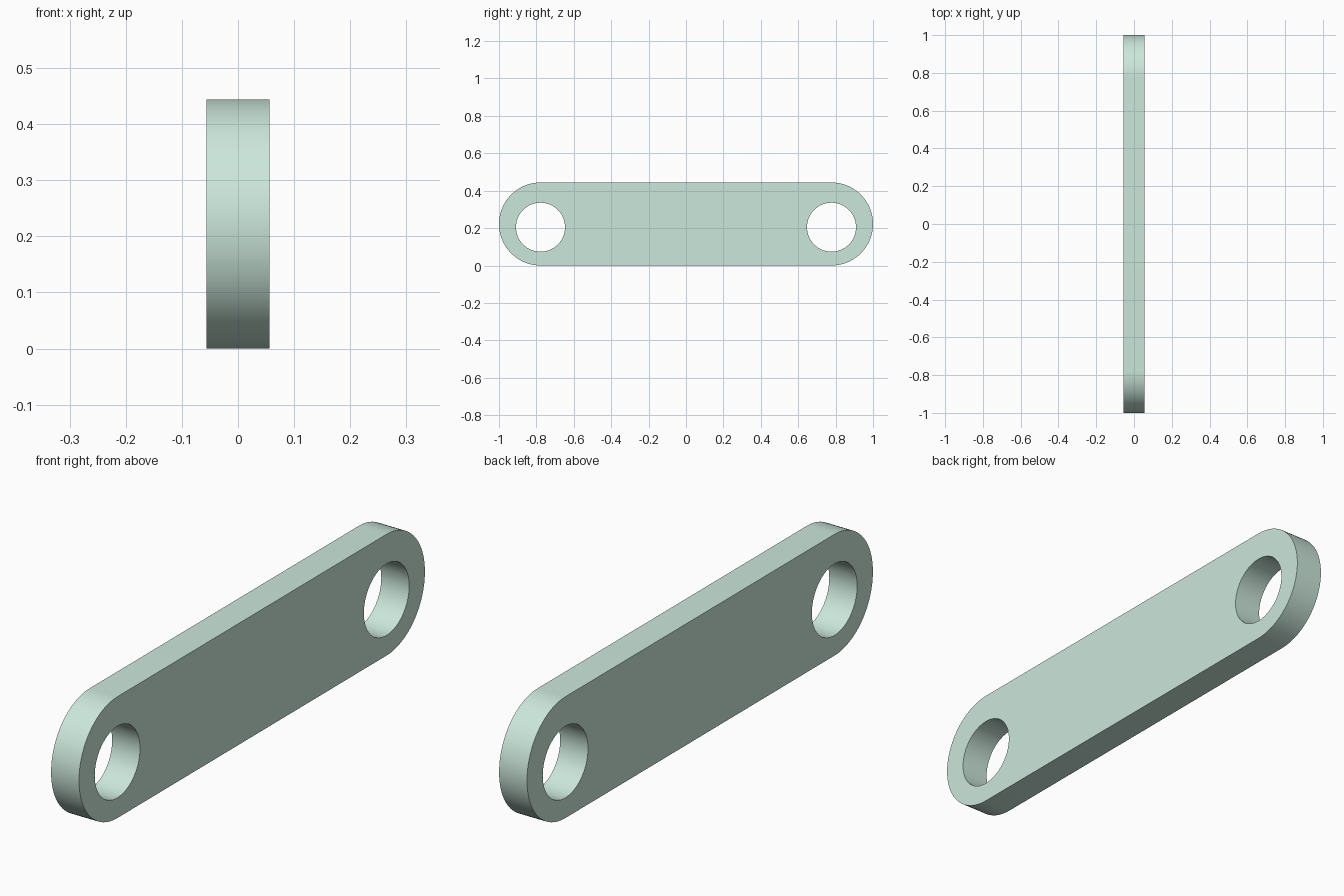
import bpy
import math

if "Cube" in bpy.data.objects:
    bpy.data.objects.remove(bpy.data.objects["Cube"])

RADIUS = 0.222        # rounded end radius
CENTER = 0.778        # y distance of the end centres
HOLE_R = 0.131
HOLE_Z = 0.205        # holes sit slightly below the middle
HALF_THICK = 0.0565


def arc(cx, cy, r, start, sweep, n):
    return [(cx + r * math.cos(start + sweep * i / n),
             cy + r * math.sin(start + sweep * i / n)) for i in range(n + 1)]


def add_loop(curve, points):
    spline = curve.splines.new('POLY')
    spline.points.add(len(points) - 1)
    for p, (x, y) in zip(spline.points, points):
        p.co = (x, y, 0, 1)
    spline.use_cyclic_u = True


# Profile: stadium outline with two round holes
curve = bpy.data.curves.new("link_plate", 'CURVE')
curve.dimensions = '2D'
curve.fill_mode = 'BOTH'
curve.extrude = HALF_THICK
add_loop(curve, arc(CENTER, RADIUS, RADIUS, -math.pi / 2, math.pi, 48)
         + arc(-CENTER, RADIUS, RADIUS, math.pi / 2, math.pi, 48))
for side in (-1, 1):
    add_loop(curve, arc(side * CENTER, HOLE_Z, HOLE_R, 0, math.tau, 64)[:-1])

# Plate: stand the profile up in the YZ plane and turn it into a mesh
plate = bpy.data.objects.new("link_plate", curve)
bpy.context.collection.objects.link(plate)
plate.rotation_euler = (math.pi / 2, 0, math.pi / 2)
bpy.context.view_layer.objects.active = plate
plate.select_set(True)
bpy.ops.object.convert(target='MESH')
bpy.ops.object.mode_set(mode='EDIT')
bpy.ops.mesh.select_all(action='SELECT')
bpy.ops.mesh.remove_doubles(threshold=0.0001)
bpy.ops.mesh.normals_make_consistent(inside=False)
bpy.ops.object.mode_set(mode='OBJECT')
bpy.ops.object.shade_smooth_by_angle(angle=math.radians(30))

# Pale green finish
mat = bpy.data.materials.new("pale_green")
mat.diffuse_color = (0.6, 0.8, 0.71, 1)
mat.use_nodes = True
mat.node_tree.nodes["Principled BSDF"].inputs["Base Color"].default_value = mat.diffuse_color
plate.data.materials.clear()
plate.data.materials.append(mat)
